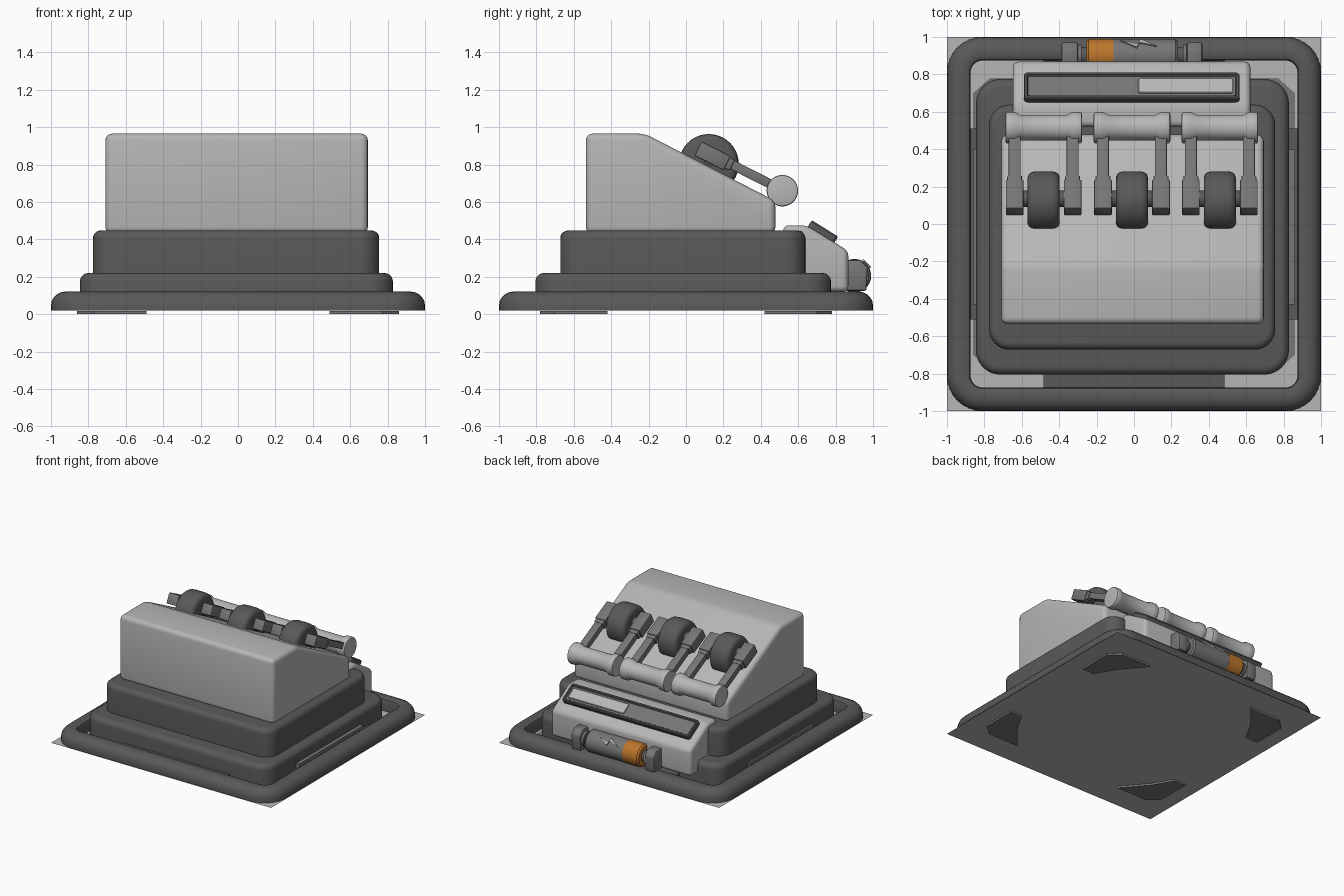
import bpy, bmesh, math
from mathutils import Matrix, Vector

if "Cube" in bpy.data.objects:
    bpy.data.objects.remove(bpy.data.objects["Cube"])

def material(name, rgb):
    m = bpy.data.materials.new(name)
    m.diffuse_color = (*rgb, 1)
    m.use_nodes = True
    m.node_tree.nodes["Principled BSDF"].inputs["Base Color"].default_value = m.diffuse_color
    return m

DARK = material("dark_grey", (0.10, 0.10, 0.10))
MID = material("mid_grey", (0.18, 0.18, 0.18))
LIGHT = material("light_grey", (0.47, 0.47, 0.47))
ORANGE = material("orange", (0.50, 0.18, 0.025))

def finish(name, bm, mat, bevel=0, segs=3, matrix=None):
    bmesh.ops.recalc_face_normals(bm, faces=bm.faces)
    if bevel:
        edges = [e for e in bm.edges if e.calc_face_angle(0) > 0.3]
        bmesh.ops.bevel(bm, geom=edges, offset=bevel, segments=segs, profile=0.5,
                        affect='EDGES', clamp_overlap=True)
    if matrix:
        bm.transform(matrix)
    me = bpy.data.meshes.new(name)
    bm.to_mesh(me)
    bm.free()
    me.polygons.foreach_set("use_smooth", [True] * len(me.polygons))
    me.set_sharp_from_angle(angle=math.radians(35))
    me.materials.append(mat)
    ob = bpy.data.objects.new(name, me)
    bpy.context.collection.objects.link(ob)
    return ob

def rounded_rect(x0, x1, y0, y1, r, n=8):
    pts = []
    for k, (cx, cy) in enumerate([(x1 - r, y1 - r), (x0 + r, y1 - r), (x0 + r, y0 + r), (x1 - r, y0 + r)]):
        for i in range(n + 1):
            a = math.pi / 2 * (k + i / n)
            pts.append((cx + r * math.cos(a), cy + r * math.sin(a)))
    return pts

def skin(bm, loops, closed=False):
    vs = [[bm.verts.new(p) for p in lp] for lp in loops]
    n = len(vs[0])
    for a, b in zip(vs, vs[1:] + (vs[:1] if closed else [])):
        for i in range(n):
            j = (i + 1) % n
            bm.faces.new((a[i], a[j], b[j], b[i]))
    if not closed:
        bm.faces.new(vs[0])
        bm.faces.new(vs[-1])

def tier(name, rect, r, section, mat, closed=False, matrix=None):
    """Rounded rectangle swept through (inset, z) pairs."""
    x0, x1, y0, y1 = rect
    bm = bmesh.new()
    skin(bm, [[(x, y, z) for x, y in rounded_rect(x0 + d, x1 - d, y0 + d, y1 - d, max(r - d, 0.004))]
              for d, z in section], closed)
    return finish(name, bm, mat, matrix=matrix)

def rounded_top(z0, z1, r, n=5):
    return [(0, z0)] + [(r - r * math.cos(math.pi / 2 * i / n), z1 - r + r * math.sin(math.pi / 2 * i / n))
                        for i in range(n + 1)]

def prism(name, x0, x1, yz, mat, bevel=0, segs=3):
    bm = bmesh.new()
    skin(bm, [[(x, y, z) for y, z in yz] for x in (x0, x1)])
    return finish(name, bm, mat, bevel, segs)

def box(name, centre, size, mat, bevel=0, tilt=0):
    bm = bmesh.new()
    bmesh.ops.create_cube(bm, size=1)
    bmesh.ops.scale(bm, vec=size, verts=bm.verts)
    m = Matrix.Translation(centre) @ Matrix.Rotation(math.radians(tilt), 4, 'X')
    return finish(name, bm, mat, bevel, 2, m)

def lathe_x(name, centre, profile, mat, n=40):
    """Solid of revolution about the x axis from (x, radius) pairs."""
    cx, cy, cz = centre
    bm = bmesh.new()
    skin(bm, [[(cx + x, cy + r * math.cos(2 * math.pi * i / n), cz + r * math.sin(2 * math.pi * i / n))
               for i in range(n)] for x, r in profile])
    return finish(name, bm, mat)

def mirrored(half):
    return [(-x, r) for x, r in half] + [(x, r) for x, r in reversed(half)]

# Floor sheet and corner pads
bm = bmesh.new()
bm.faces.new([bm.verts.new(p) for p in [(-1, -1, .015), (1, -1, .015), (1, 1, .015), (-1, 1, .015)]])
finish("floor_sheet", bm, LIGHT)
pad = [(.49, .78), (.77, .78), (.86, .70), (.86, .42), (.75, .42), (.66, .58)]
for sx in (-1, 1):
    for sy in (-1, 1):
        bm = bmesh.new()
        skin(bm, [[(sx * x, sy * y, z) for x, y in pad] for z in (0, 0.018)])
        finish("corner_pad", bm, MID)

# Outer frame ring and the bridges joining it to the base
ring = rounded_top(0.02, 0.12, 0.075) + [(0.105, 0.12), (0.12, 0.112), (0.126, 0.10), (0.126, 0.02)]
tier("outer_frame", (-1, 1, -1, 1), 0.19, ring, DARK, closed=True)
for s in (-1, 1):
    box("side_bridge", (s * 0.855, 0, 0.05), (0.07, 1.02, 0.06), DARK)
    box("side_rib", (s * 0.845, -0.015, 0.09), (0.03, 0.83, 0.06), MID)
    box("end_bridge", (0, s * 0.825, 0.05), (0.97, 0.11, 0.06), DARK)

# Stepped base
tier("lower_step", (-0.845, 0.828, -0.805, 0.775), 0.13, rounded_top(0.02, 0.22, 0.045), DARK)
tier("upper_step", (-0.775, 0.755, -0.672, 0.638), 0.11, rounded_top(0.2, 0.447, 0.04), DARK)

# Sloped main housing
prism("main_housing", -0.709, 0.694, [(-.535, .43), (-.535, .965), (-.22, .965), (.478, .605), (.478, .43)],
      LIGHT, 0.035, 4)

# Three lever switches
for cx in (-0.483, -0.011, 0.459):
    wheel = [(.055, .0), (.055, .13), (.072, .143)]
    lathe_x("wheel", (cx, .122, .803), mirrored([(.086, .04), (.086, .125), (.079, .145), (.064, .156), (.04, .16)]), DARK)
    lathe_x("axle", (cx, .135, .84), [(-.12, .045), (.12, .045)], DARK, 20)
    lathe_x("lever_handle", (cx, .515, .66),
            mirrored([(.205, .07), (.202, .081), (.196, .084), (.155, .084), (.125, .069)]), LIGHT)
    for s in (-1, 1):
        x = cx + s * 0.155
        box("lever_block", (x, .142, .846), (.095, .175, .085), MID, 0.008, -27)
        box("lever_neck", (x, .225, .807), (.08, .05, .065), MID, 0.008, -27)
        box("lever_arm", (x, .34, .752), (.064, .30, .05), MID, 0.004, -27)

# Front console with tilted display
prism("console", -0.648, 0.622, [(.52, .12), (.52, .475), (.645, .475), (.868, .338), (.868, .12)], LIGHT, 0.03, 4)
tilt = Matrix.Translation((-0.012, .725, .43)) @ Matrix.Rotation(math.radians(-32), 4, 'X')
tier("display_frame", (-.577, .577, -.083, .083), 0.02,
     [(0, -.015), (0, .026), (.006, .034), (.016, .034), (.022, .022)], DARK, matrix=tilt)
tier("display_screen", (-.553, .553, -.059, .059), 0.01, [(0, .01), (0, .0235)], MID, matrix=tilt)
tier("display_bar", (.034, .542, -.046, .046), 0.012, [(0, .01), (0, .029), (.004, .032)], LIGHT, matrix=tilt)

# Power cell and its two clips
cell = (0, .90, .205)
lathe_x("cell_body", cell, [(-.115, .088), (.222, .088), (.235, .076)], MID)
lathe_x("cell_band", cell, [(-.255, .078), (-.242, .09), (-.11, .09)], ORANGE)
lathe_x("cell_terminals", cell, [(-.31, .045), (.30, .045)], DARK, 24)
clip = [(.85, .125), (.965, .125), (.972, .25), (.935, .29), (.85, .29)]
for a, b, c, d in ((-.387, -.30, -.302, -.282), (.282, .365, .262, .284)):
    prism("cell_clip", a, b, clip, MID, 0.01, 2)
    lathe_x("clip_collar", cell, [(c, .06), (d, .06)], MID, 24)

# Raised zigzag charge mark on the cell
zig = [(-.09, .02), (-.005, -.03), (.01, .005), (.1, -.02), (.015, .03), (0, -.005)]
bm = bmesh.new()
skin(bm, [[(x, y, z) for x, y in zig] for z in (.08, .097)])
finish("charge_mark", bm, LIGHT, matrix=Matrix.Translation((.02, .90, .205)) @ Matrix.Rotation(math.radians(-45), 4, 'X'))
